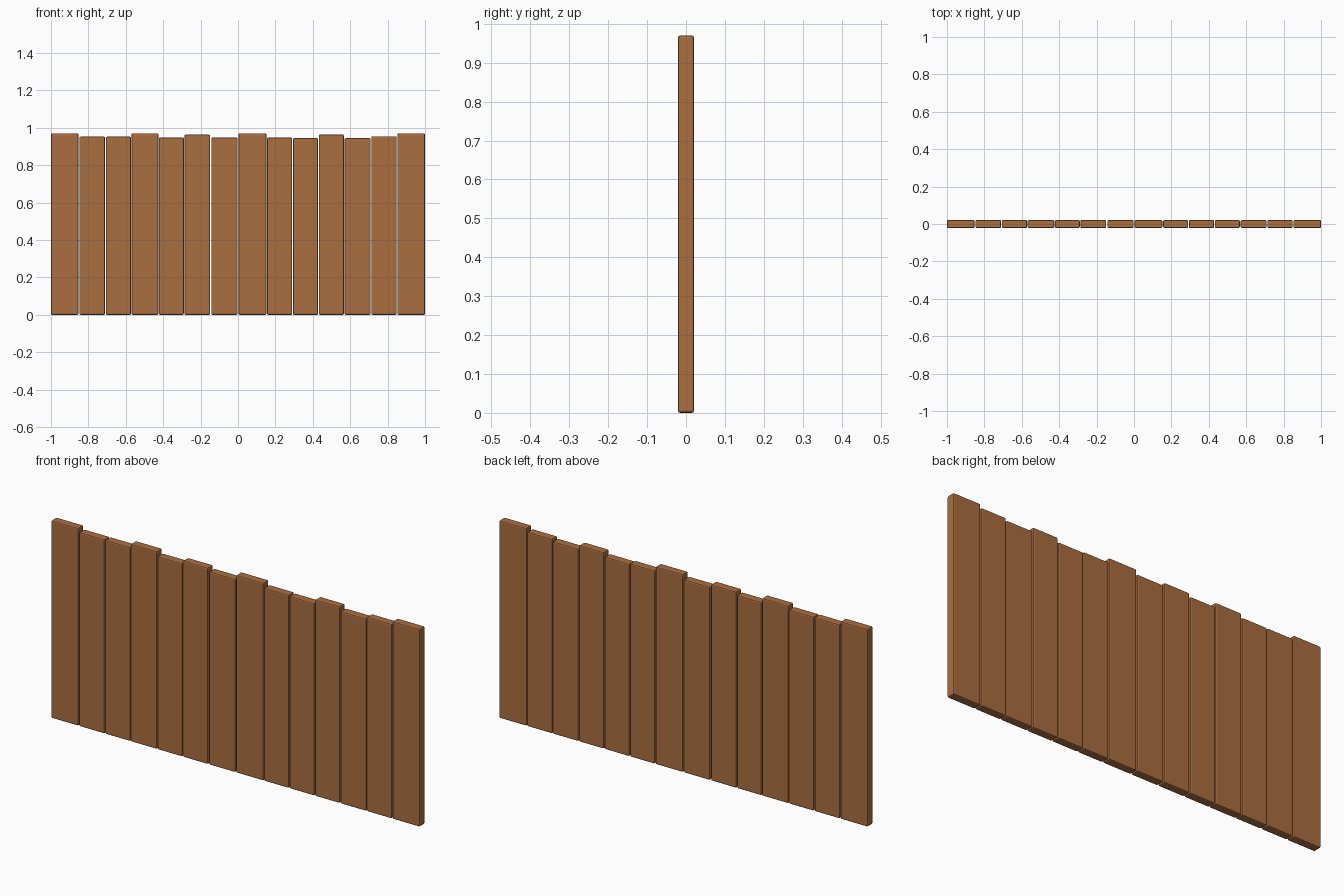
import bpy

# one wood colour
wood = bpy.data.materials.new("brown wood")
wood.diffuse_color = (0.40, 0.157, 0.051, 1)

# (left edge, right edge, height) of each plank
planks = [
    (-1.0, -0.853, 0.97), (-0.848, -0.711, 0.952), (-0.707, -0.572, 0.952),
    (-0.569, -0.426, 0.97), (-0.423, -0.29, 0.948), (-0.286, -0.149, 0.963),
    (-0.143, -0.002, 0.948), (0.003, 0.152, 0.97), (0.156, 0.29, 0.948),
    (0.294, 0.428, 0.944), (0.432, 0.566, 0.964), (0.57, 0.709, 0.944),
    (0.713, 0.848, 0.954), (0.852, 1.0, 0.97),
]
DEPTH = 0.042

# row of upright boards with softened edges
for i, (x0, x1, h) in enumerate(planks):
    bpy.ops.mesh.primitive_cube_add(size=1, location=((x0 + x1) / 2, 0, h / 2))
    board = bpy.context.object
    board.name = f"fence_plank_{i + 1}"
    board.scale = (x1 - x0, DEPTH, h)
    bpy.ops.object.transform_apply(location=False, rotation=False, scale=True)
    bevel = board.modifiers.new("edge bevel", 'BEVEL')
    bevel.width = 0.006
    bevel.segments = 2
    board.data.materials.append(wood)
